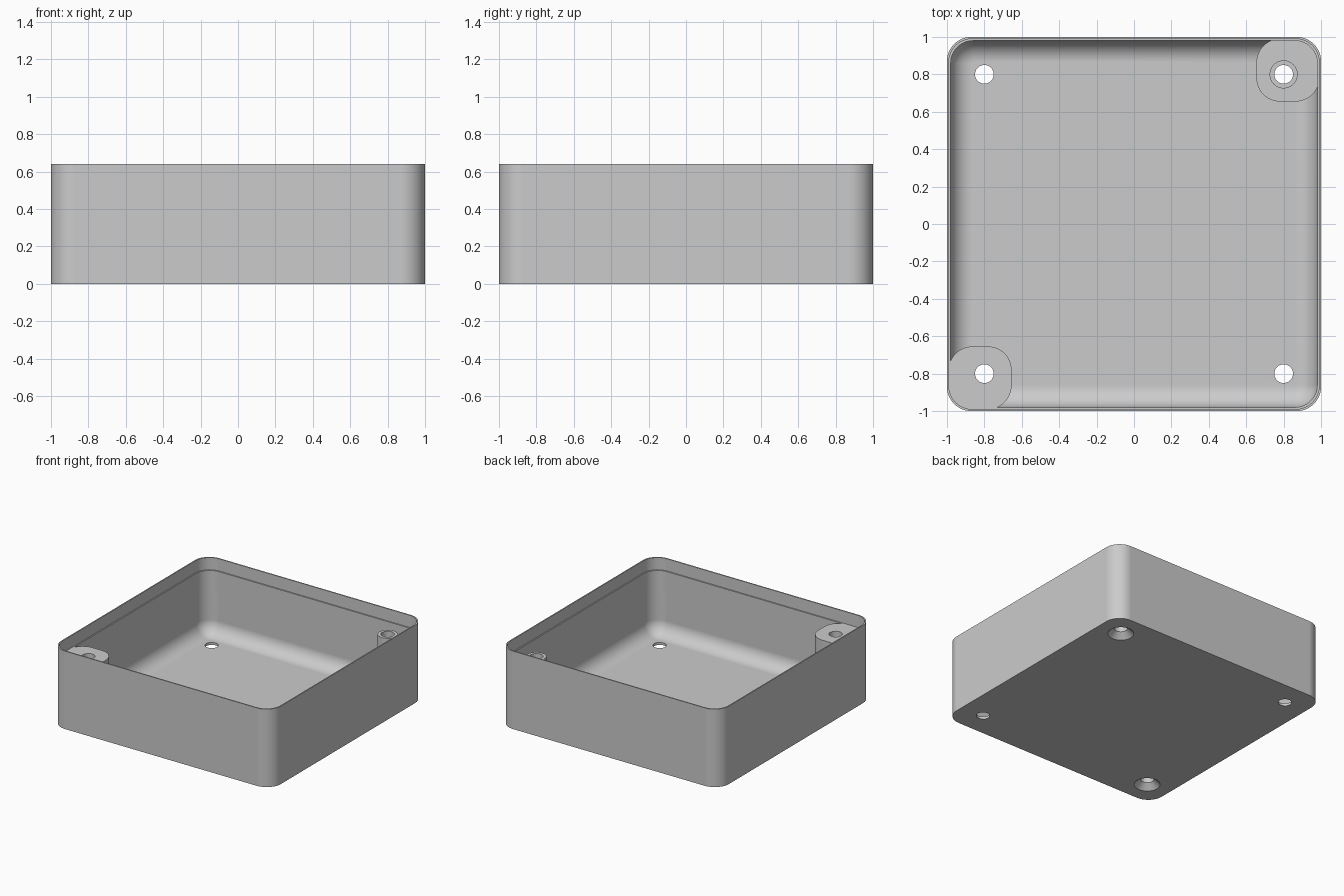
import bpy, bmesh, math

cube = bpy.data.objects.get("Cube")
if cube:
    bpy.data.objects.remove(cube, do_unlink=True)

grey = bpy.data.materials.new("plain_grey")
grey.use_nodes = True
colour = (0.6, 0.6, 0.6, 1)
grey.diffuse_color = colour
grey.node_tree.nodes["Principled BSDF"].inputs["Base Color"].default_value = colour

HEIGHT, LEDGE, FLOOR, PAD = 0.64, 0.54, 0.02, 0.18
HOLE = 0.8          # distance of each screw hole from the centre lines


def rounded_square(cx, cy, half, radius, z, steps=12):
    """Points of a square with rounded corners, counter-clockwise."""
    pts = []
    for corner, (sx, sy) in enumerate(((1, 1), (-1, 1), (-1, -1), (1, -1))):
        for i in range(steps + 1):
            a = math.pi / 2 * (corner + i / steps)
            pts.append((cx + sx * (half - radius) + radius * math.cos(a),
                        cy + sy * (half - radius) + radius * math.sin(a), z))
    return pts


def circle(cx, cy, radius, z, sides=48):
    return [(cx + radius * math.cos(2 * math.pi * i / sides),
             cy + radius * math.sin(2 * math.pi * i / sides), z) for i in range(sides)]


def loft(name, loops):
    """Skin a stack of equal loops and cap both ends."""
    bm = bmesh.new()
    rings = [[bm.verts.new(p) for p in loop] for loop in loops]
    n = len(rings[0])
    for low, high in zip(rings, rings[1:]):
        for i in range(n):
            j = (i + 1) % n
            bm.faces.new((low[i], low[j], high[j], high[i]))
    bm.faces.new(rings[0][::-1])
    bm.faces.new(rings[-1])
    bmesh.ops.recalc_face_normals(bm, faces=bm.faces)
    mesh = bpy.data.meshes.new(name)
    bm.to_mesh(mesh)
    bm.free()
    mesh.materials.append(grey)
    obj = bpy.data.objects.new(name, mesh)
    bpy.context.collection.objects.link(obj)
    return obj


def activate(obj):
    bpy.ops.object.select_all(action="DESELECT")
    obj.select_set(True)
    bpy.context.view_layer.objects.active = obj


def cut(obj, cutter):
    activate(obj)
    mod = obj.modifiers.new("hole", "BOOLEAN")
    mod.operation = "DIFFERENCE"
    mod.solver = "EXACT"
    mod.object = cutter
    bpy.ops.object.modifier_apply(modifier=mod.name)


# Open tray: outer wall, stepped rim, inner wall, rounded inside bottom edge
FILLET = 0.115
profile = [(1, 0.13, 0), (1, 0.13, HEIGHT), (0.99, 0.125, HEIGHT),
           (0.99, 0.125, LEDGE), (0.98, 0.12, LEDGE)]
for i in range(11):
    a = math.pi / 2 * i / 10
    inset = FILLET * (1 - math.cos(a))
    profile.append((0.98 - inset, 0.12 - inset,
                    FLOOR + FILLET * (1 - math.sin(a))))
tray = loft("tray", [rounded_square(0, 0, h, r, z) for h, r, z in profile])

# Corner bosses: a tall one at the front, a low pad with a slim post at the back
MID, HALF = 0.8225, 0.1675
tall_boss = loft("tall_boss", [rounded_square(-MID, -MID, HALF, 0.125, z)
                               for z in (FLOOR, LEDGE)])
low_pad = loft("low_pad", [rounded_square(MID, MID, HALF, 0.125, z)
                           for z in (FLOOR, PAD)])
post = loft("post", [circle(HOLE, HOLE, 0.075, z) for z in (PAD, LEDGE)])
parts = [tray, tall_boss, low_pad, post]

# Screw holes: plain in two corners, countersunk from below under the bosses
BORE = 0.05
for sx in (-1, 1):
    for sy in (-1, 1):
        stack = [(BORE, -0.1), (BORE, 0.8)]
        if sx == sy:
            stack = [(0.097, -0.1), (0.097, 0), (BORE, 0.045), (BORE, 0.8)]
        cutter = loft("hole_cutter", [circle(sx * HOLE, sy * HOLE, r, z) for r, z in stack])
        cutter.hide_render = True
        cut(tray, cutter)
        if sx == sy:
            for part in ([tall_boss] if sx < 0 else [low_pad, post]):
                cut(part, cutter)
        bpy.data.objects.remove(cutter, do_unlink=True)

# Smooth rounded areas, keeping flat faces flat and edges crisp
for part in parts:
    activate(part)
    bpy.ops.object.shade_smooth_by_angle(angle=math.radians(30))
    weighted = part.modifiers.new("flat_normals", "WEIGHTED_NORMAL")
    weighted.keep_sharp = True
